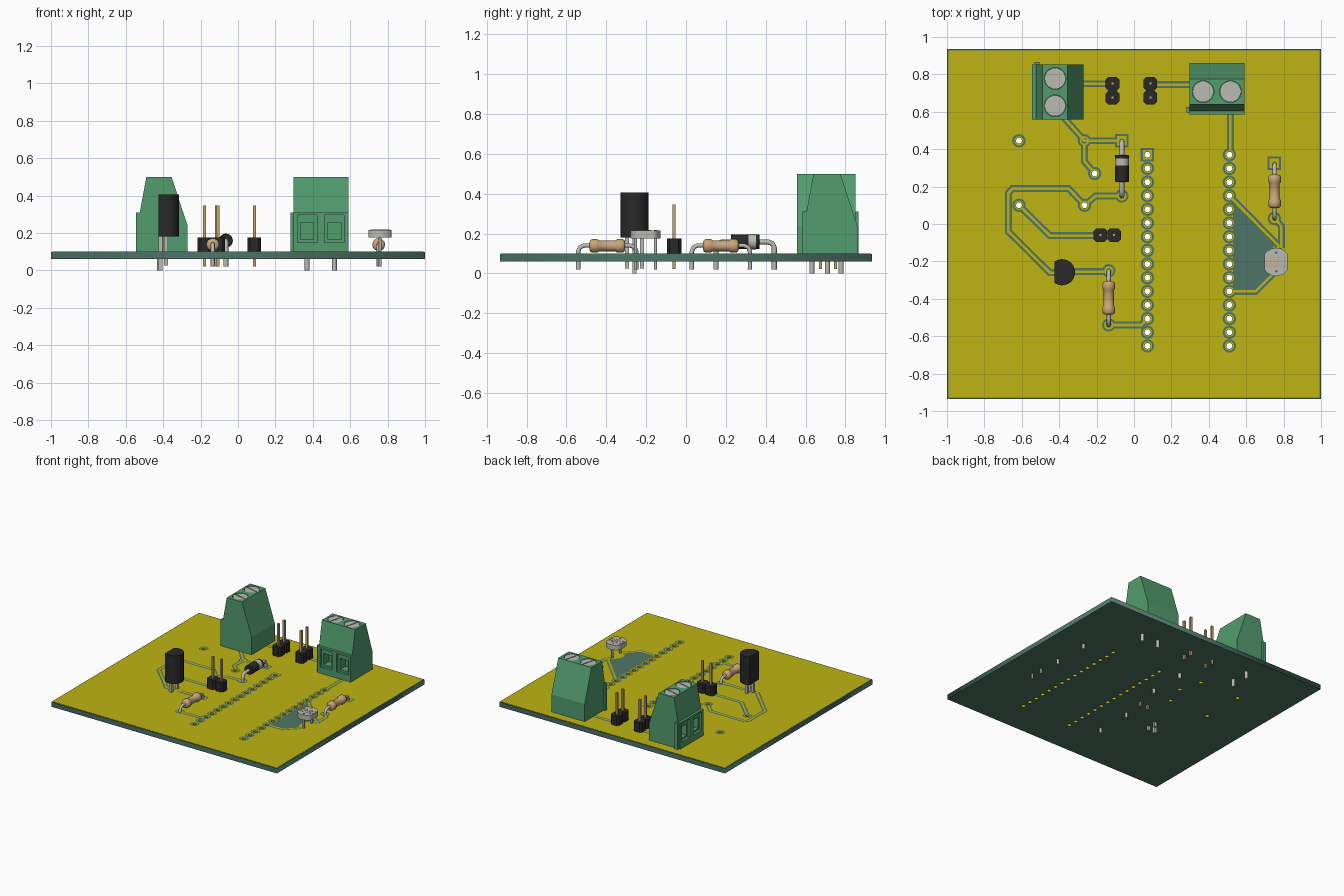
import bpy, bmesh, math
from mathutils import Vector, Matrix

if "Cube" in bpy.data.objects:
    bpy.data.objects.remove(bpy.data.objects["Cube"])


def mat(name, r, g, b):
    m = bpy.data.materials.new(name)
    m.diffuse_color = (r, g, b, 1)
    m.use_nodes = True
    m.node_tree.nodes["Principled BSDF"].inputs["Base Color"].default_value = m.diffuse_color
    return m


COPPER = mat("copper_yellow", .52, .46, .006)
TEAL = mat("board_teal", .078, .178, .135)
GREEN = mat("terminal_green", .085, .335, .155)
BLACK = mat("plastic_black", .022, .022, .022)
SILVER = mat("silver", .50, .50, .46)
TAN = mat("resistor_tan", .58, .38, .19)
GOLD = mat("pin_gold", .56, .37, .14)


def obj(name, bm, m, smooth=False):
    me = bpy.data.meshes.new(name)
    bmesh.ops.recalc_face_normals(bm, faces=bm.faces)
    bm.to_mesh(me)
    bm.free()
    ob = bpy.data.objects.new(name, me)
    bpy.context.collection.objects.link(ob)
    me.materials.append(m)
    if smooth:
        bpy.ops.object.select_all(action='DESELECT')
        ob.select_set(True)
        bpy.context.view_layer.objects.active = ob
        bpy.ops.object.shade_smooth_by_angle(angle=math.radians(35))
    return ob


def bake(ob):
    """Turn a curve or modified object into a plain mesh object."""
    dg = bpy.context.evaluated_depsgraph_get()
    me = bpy.data.meshes.new_from_object(ob.evaluated_get(dg))
    name, mw = ob.name, ob.matrix_world.copy()
    bpy.data.objects.remove(ob)
    new = bpy.data.objects.new(name, me)
    new.matrix_world = mw
    bpy.context.collection.objects.link(new)
    return new


def prism(bm, pts, vec):
    vs = [bm.verts.new(p) for p in pts]
    f = bm.faces.new(vs)
    r = bmesh.ops.extrude_face_region(bm, geom=[f])
    bmesh.ops.translate(bm, vec=vec, verts=[v for v in r['geom'] if isinstance(v, bmesh.types.BMVert)])


def box(bm, x0, x1, y0, y1, z0, z1):
    prism(bm, [(x0, y0, z0), (x1, y0, z0), (x1, y1, z0), (x0, y1, z0)], (0, 0, z1 - z0))


def arc(cx, cy, r, n, a0=0, a1=360, full=True):
    k = n if full else n - 1
    return [(cx + r * math.cos(math.radians(a0 + (a1 - a0) * i / k)),
             cy + r * math.sin(math.radians(a0 + (a1 - a0) * i / k))) for i in range(n)]


def plate(name, outlines, z0, z1, m):
    """Flat sheet whose inner outlines become holes."""
    cu = bpy.data.curves.new(name, 'CURVE')
    cu.dimensions, cu.fill_mode, cu.extrude = '2D', 'BOTH', (z1 - z0) / 2
    for pts in outlines:
        s = cu.splines.new('POLY')
        s.points.add(len(pts) - 1)
        for p, q in zip(s.points, pts):
            p.co = (q[0], q[1], 0, 1)
        s.use_cyclic_u = True
    cu.materials.append(m)
    ob = bpy.data.objects.new(name, cu)
    ob.location.z = (z0 + z1) / 2
    bpy.context.collection.objects.link(ob)
    bpy.context.view_layer.update()
    return bake(ob)


# ---- board with drilled holes and copper sheet
rows = [.37 - .073 * i for i in range(15)]
holes = [(x, y) for x in (.072, .51) for y in rows]
holes += [(-.615, .445), (-.265, .445), (-.21, .27), (-.265, .10), (-.615, .10)]
drill = [arc(x, y, .016, 12) for x, y in holes]
rect = lambda w, h: [(-w, -h), (w, -h), (w, h), (-w, h)]
board = plate("board", [rect(1, .935)] + drill, .06, .098, TEAL)
board.data.materials.append(COPPER)
for f in board.data.polygons:
    if abs(f.normal.z) < .5 and abs(f.center.x) < .99 and abs(f.center.y) < .92:
        f.material_index = 1
plate("copper_sheet", [rect(.993, .928)] + drill, .098, .1, COPPER)

# ---- traces and pads: a wide groove layer with narrower copper above it
traces = [
    [(-.42, .62), (-.265, .445), (-.065, .445)],
    [(-.265, .445), (-.265, .335), (-.21, .27)],
    [(-.32, .75), (-.115, .75)], [(.085, .745), (.33, .745)], [(.515, .62), (.515, .37)],
    [(-.065, .15), (-.205, .15), (-.265, .10)],
    [(-.265, .10), (-.35, .19), (-.65, .19), (-.672, .165), (-.672, -.04), (-.45, -.26), (-.36, -.26)],
    [(-.36, -.255), (-.135, -.255)],
    [(-.615, .10), (-.45, -.062), (-.10, -.062)],
    [(-.135, -.54), (.04, -.54), (.072, -.505)],
    [(.51, .15), (.772, -.115), (.772, -.17)],
    [(.51, -.36), (.65, -.36), (.76, -.25)],
    [(.75, .03), (.788, -.01), (.788, -.15)],
]
pads = [(x, y, False) for x, y in holes if (x, y) != (.072, .37)] + [(.072, .37, True)]
pads += [(-.065, .445, True), (-.065, .15, False), (-.135, -.25, False), (-.135, -.54, False),
         (.75, .03, False), (.75, .325, True)]


def strip(bm, pts, w, z):
    p = [Vector(q) for q in pts]
    p[0] += (p[1] - p[0]).normalized() * .021
    p[-1] += (p[-2] - p[-1]).normalized() * .021
    d = [(b - a).normalized() for a, b in zip(p, p[1:])]
    nrm = [Vector((-v.y, v.x)) for v in d]
    prev = None
    for i, q in enumerate(p):
        a, b = nrm[max(i - 1, 0)], nrm[min(i, len(nrm) - 1)]
        o = (a + b) / (1 + a.dot(b)) * w / 2
        pair = [bm.verts.new((*(q + s * o), z)) for s in (-1, 1)]
        if prev:
            bm.faces.new((prev[0], pair[0], pair[1], prev[1]))
        prev = pair


def ring(bm, x, y, square, r, z):
    vs = []
    for i in range(16):
        c, s = math.cos(i * math.pi / 8), math.sin(i * math.pi / 8)
        R = r / max(abs(c), abs(s)) if square else r
        vs.append([bm.verts.new((x + k * c, y + k * s, z)) for k in (.016, R)])
    for a, b in zip(vs, vs[1:] + vs[:1]):
        bm.faces.new((a[0], a[1], b[1], b[0]))


for name, w, r, z, m in (("grooves", .037, .036, .1010, TEAL), ("copper_traces", .014, .025, .1020, COPPER)):
    bm = bmesh.new()
    for t in traces:
        strip(bm, t, w, z)
    for x, y, sq in pads:
        ring(bm, x, y, sq, r, z)
    if m is TEAL:  # cleared area beside the light sensor
        bm.faces.new([bm.verts.new((x, y, z)) for x, y in
                      [(.528, -.36), (.64, -.36), (.72, -.27), (.70, -.2), (.76, -.1), (.528, .13)]])
    for f in bm.faces:
        f.normal_update()
        if f.normal.z < 0:
            f.normal_flip()
    obj(name, bm, m)


# ---- screw terminals
def terminal(name, loc, rot):
    mw = Matrix.Translation(loc) @ Matrix.Rotation(rot, 4, 'Z')
    bm = bmesh.new()
    prof = [(0, .1), (0, .31), (.02, .31), (.055, .5), (.19, .5), (.275, .24), (.275, .1)]
    prism(bm, [(-.147, y, z) for y, z in prof], (.294, 0, 0))
    body = obj(name + "_body", bm, GREEN)
    cutters = []
    for k, s in enumerate((-.073, .073)):
        for w, z0, z1, y1 in ((.052, .15, .295, .02), (.035, .165, .255, .09)):
            bm = bmesh.new()
            box(bm, s - w, s + w, -.02, y1, z0, z1)
            cutters.append(obj("wire_cutter", bm, GREEN))
        bm = bmesh.new()
        prism(bm, [(x, y, .48) for x, y in arc(s, .123, .058, 32)], (0, 0, .06))
        cutters.append(obj("screw_cutter", bm, GREEN))
        # slotted screw head and solder pin
        bm = bmesh.new()
        prism(bm, [(x, y, .478) for x, y in arc(s, .123, .056, 32)], (0, 0, .012))
        for a in (75, 255):
            prism(bm, [(x, y, .489) for x, y in arc(s, .123, .055, 17, a + 4, a + 176, False)], (0, 0, .009))
        obj(name + "_screw", bm, SILVER).matrix_world = mw
        bm = bmesh.new()
        prism(bm, [(x, y, 0) for x, y in arc(s, .125, .013, 12)], (0, 0, .1))
        obj(name + "_solder_pin", bm, SILVER, True).matrix_world = mw
    for c in cutters:
        c.hide_render = True
        md = body.modifiers.new("cut", 'BOOLEAN')
        md.operation, md.object = 'DIFFERENCE', c
    body = bake(body)
    for c in cutters:
        bpy.data.objects.remove(c)
    body.matrix_world = mw
    bm = bmesh.new()
    box(bm, -.162, -.146, .012, .04, .1, .31)
    obj(name + "_side_rib", bm, GREEN).matrix_world = mw


terminal("right_terminal", (.4425, .585, 0), 0)
terminal("left_terminal", (-.545, .705, 0), -math.pi / 2)

# ---- two-pin headers
for name, cx, cy, dx, dy in (("back_left_header", -.115, .713, 0, .037), ("back_right_header", .087, .713, 0, .037),
                             ("front_header", -.143, -.06, .037, 0)):
    bm, pins = bmesh.new(), bmesh.new()
    for s in (-1, 1):
        x, y, h, c = cx + s * dx, cy + s * dy, .0365, .022
        prism(bm, [(x + a, y + b, .1) for a, b in ((-c, -h), (c, -h), (h, -c), (h, c), (c, h), (-c, h), (-h, c), (-h, -c))],
              (0, 0, .075))
        box(pins, x - .008, x + .008, y - .008, y + .008, .022, .347)
    obj(name + "_block", bm, BLACK)
    obj(name + "_pins", pins, GOLD)


# ---- wire leads and turned bodies
def wire(name, pts, r):
    cu = bpy.data.curves.new(name, 'CURVE')
    cu.dimensions, cu.bevel_depth, cu.bevel_resolution, cu.use_fill_caps = '3D', r, 2, True
    s = cu.splines.new('POLY')
    s.points.add(len(pts) - 1)
    for p, q in zip(s.points, pts):
        p.co = (*q, 1)
    cu.materials.append(SILVER)
    ob = bpy.data.objects.new(name, cu)
    bpy.context.collection.objects.link(ob)
    bpy.context.view_layer.update()
    bake(ob)


def axial_lead(name, x, y0, y1, z, r, bottom=.02):
    def bend(y, s):
        return [(x, y, bottom), (x, y, z - .03), (x, y + s * .009, z - .009), (x, y + s * .03, z)]
    wire(name, bend(y0, 1) + bend(y1, -1)[::-1], r)


def lathe_y(name, x, z, prof, m, n=20):
    bm = bmesh.new()
    rings = [[bm.verts.new((x + a, y, z + b)) for a, b in arc(0, 0, r, n)] for y, r in prof]
    for p, q in zip(rings, rings[1:]):
        for i in range(n):
            bm.faces.new((p[i], p[i - 1], q[i - 1], q[i]))
    bm.faces.new(rings[0])
    bm.faces.new(rings[-1])
    obj(name, bm, m, True)


for name, x, yc in (("front_resistor", -.135, -.395), ("right_resistor", .752, .175)):
    half = [(-.09, .018), (-.085, .029), (-.077, .034), (-.05, .034), (-.04, .027)]
    lathe_y(name, x, .138, [(yc + a, r) for a, r in half] + [(yc - a, r) for a, r in half[::-1]], TAN)
    axial_lead(name + "_lead", x, yc - .146, yc + .146, .14, .011)

lathe_y("diode_body", -.065, .159, [(.225, .034), (.228, .037), (.367, .037), (.37, .034)], BLACK)
lathe_y("diode_band", -.065, .159, [(.313, .0378), (.351, .0378)], SILVER)
axial_lead("diode_lead", -.065, .15, .443, .158, .013)

# ---- transistor with a flat left side
bm = bmesh.new()
prism(bm, [(x, y, .18) for x, y in arc(-.385, -.258, .07, 24, -124, 124, False)], (0, 0, .225))
obj("transistor_body", bm, BLACK, True)
bm = bmesh.new()
for x, y, z in ((-.385, -.295, .025), (-.415, -.258, 0), (-.385, -.221, .025)):
    box(bm, x - .011, x + .011, y - .01, y + .01, z, .185)
obj("transistor_legs", bm, SILVER)

# ---- light sensor disc with zigzag track
cx, cy = .76, -.203
bm = bmesh.new()
prism(bm, [(max(min(x, cx + .062), cx - .062), y, .176) for x, y in arc(cx, cy, .075, 40)], (0, 0, .04))
bmesh.ops.remove_doubles(bm, verts=bm.verts, dist=1e-5)
obj("sensor_disc", bm, SILVER, True)
bm = bmesh.new()
for i in range(6):
    x = cx - .05 + .02 * i
    box(bm, x - .0025, x + .0025, cy - .026, cy + .026, .216, .2175)
    if i < 5:
        y = cy + (.024 if i % 2 else -.024)
        box(bm, x, x + .02, y - .0025, y + .0025, .216, .2175)
obj("sensor_track", bm, TAN)
bm = bmesh.new()
for s in (-1, 1):
    prism(bm, [(x, y, .216) for x, y in arc(cx, cy + s * .05, .007, 10)], (0, 0, .0015))
obj("sensor_contacts", bm, TEAL)
for side, s in (("front", -1), ("back", 1)):
    wire("sensor_" + side + "_leg", [(cx, cy + s * .05, .02), (cx, cy + s * .05, .18)], .008)
